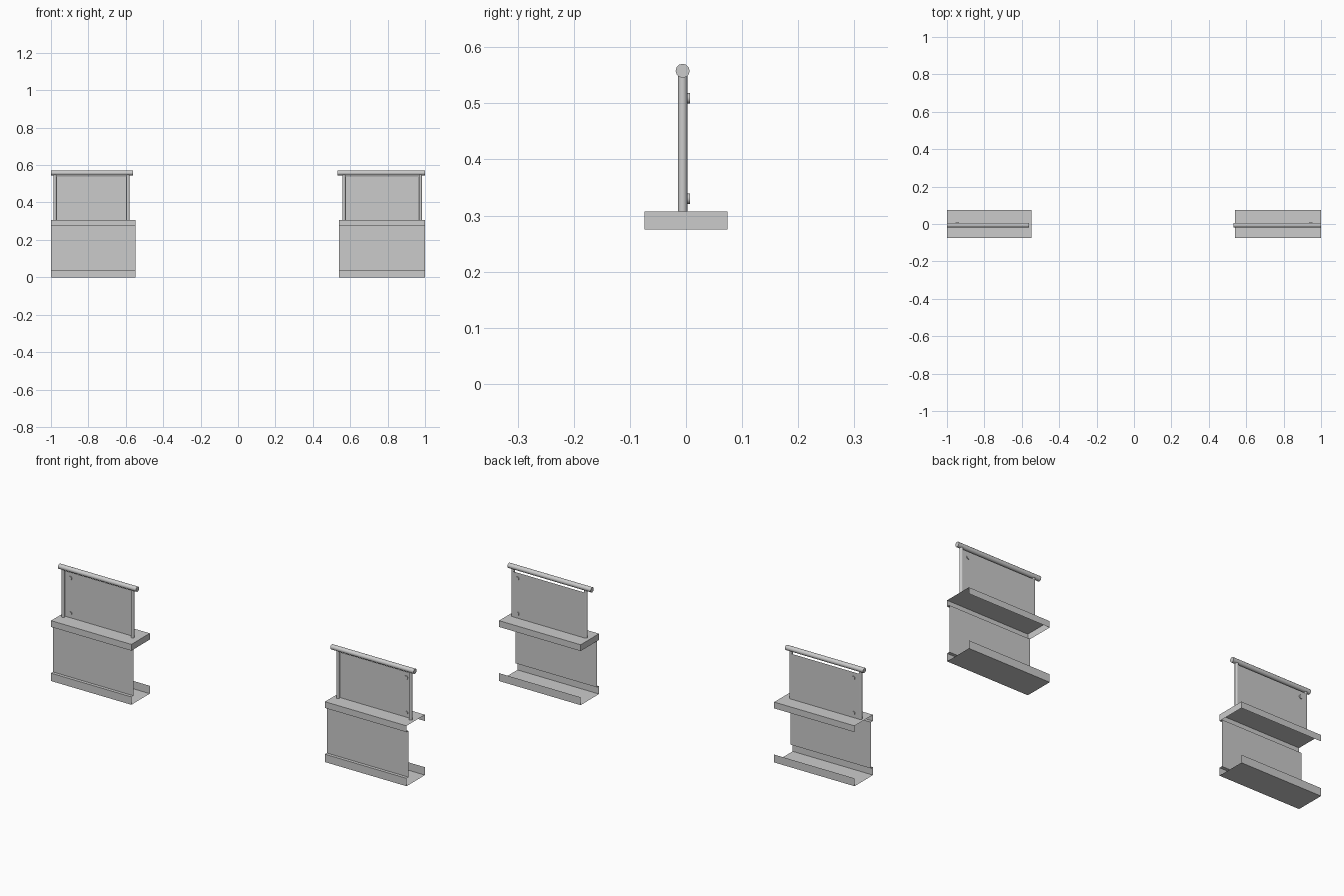
import bpy, bmesh, math
from mathutils import Matrix, Vector

if "Cube" in bpy.data.objects:
    bpy.data.objects.remove(bpy.data.objects["Cube"])


def finish(bm, name, smooth=False):
    mesh = bpy.data.meshes.new(name)
    bm.to_mesh(mesh)
    bm.free()
    for p in mesh.polygons:
        p.use_smooth = smooth
    if smooth:
        mesh.set_sharp_from_angle(angle=math.radians(50))
    ob = bpy.data.objects.new(name, mesh)
    bpy.context.collection.objects.link(ob)
    return ob


def sheet(name, profile, x0, x1, cap_x=None, cap=None):
    """Thin sheet: a (y, z) profile swept along x, with an optional end plate."""
    bm = bmesh.new()
    a = [bm.verts.new((x0, y, z)) for y, z in profile]
    b = [bm.verts.new((x1, y, z)) for y, z in profile]
    for i in range(len(profile) - 1):
        bm.faces.new((a[i], a[i + 1], b[i + 1], b[i]))
    if cap:
        bm.faces.new([bm.verts.new((cap_x, y, z)) for y, z in cap])
    return finish(bm, name)


def rod(name, p0, p1, radius, sides):
    p0, p1 = Vector(p0), Vector(p1)
    d = p1 - p0
    turn = d.to_track_quat('Z', 'Y').to_matrix().to_4x4()
    bm = bmesh.new()
    bmesh.ops.create_cone(bm, cap_ends=True, segments=sides, radius1=radius,
                          radius2=radius, depth=d.length,
                          matrix=Matrix.Translation((p0 + p1) / 2) @ turn)
    return finish(bm, name, True)


F, B, WALL = -0.074, 0.074, -0.058
LIP, LOW, TOP = 0.04, 0.275, 0.307
# Folded edge: lower channel, wall, upper deck
FOLD = [(B, LIP), (B, 0), (F, 0), (F, LIP), (WALL, LIP), (WALL, LOW),
        (F, LOW), (F, TOP), (B, TOP), (B, LOW)]
DECK_END = [(F, LOW), (F, TOP), (B, TOP), (B, LOW)]

# side, outer end, inner end, rail ends, post positions, bolt position
UNITS = [
    ("left", -1.0, -0.548, (-1.0, -0.561), (-0.978, -0.588), -0.945),
    ("right", 1.0, 0.541, (0.532, 1.0), (0.567, 0.976), 0.945),
]

for side, outer, inner, rail, posts, bolt_x in UNITS:
    sheet(f"{side}_balcony_edge", FOLD, outer, inner, inner, DECK_END)
    # Railing infill panel
    sheet(f"{side}_railing_panel", [(0.003, TOP), (0.003, 0.538)], *posts)
    # Handrail and posts
    rod(f"{side}_handrail", (rail[0], -0.006, 0.558), (rail[1], -0.006, 0.558), 0.0125, 12)
    for i, x in enumerate(posts):
        rod(f"{side}_post_{i + 1}", (x, -0.006, TOP), (x, -0.006, 0.553), 0.0085, 10)
    # Panel bolts
    for i, z in enumerate((0.33, 0.509)):
        rod(f"{side}_bolt_{i + 1}", (bolt_x, -0.001, z), (bolt_x, 0.007, z), 0.0095, 10)
